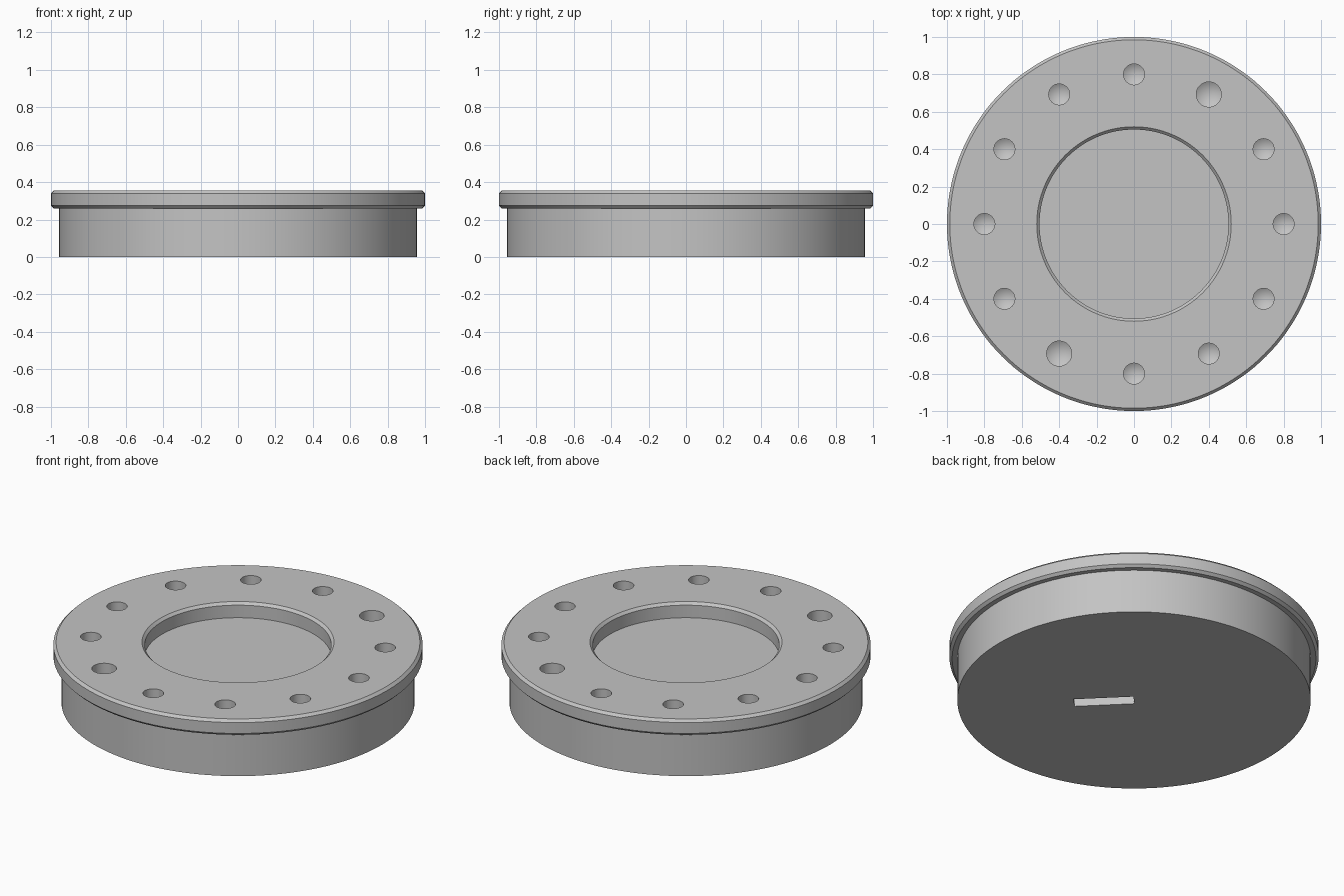
import bpy
import bmesh
from math import cos, sin, pi, radians, tan
from mathutils import Matrix

cube = bpy.data.objects.get("Cube")
if cube:
    bpy.data.objects.remove(cube, do_unlink=True)

steel = bpy.data.materials.new("steel grey")
steel.use_nodes = True
grey = (0.55, 0.55, 0.55, 1)
steel.diffuse_color = grey
steel.node_tree.nodes["Principled BSDF"].inputs["Base Color"].default_value = grey


def link(bm, name):
    bmesh.ops.recalc_face_normals(bm, faces=bm.faces)
    mesh = bpy.data.meshes.new(name)
    bm.to_mesh(mesh)
    bm.free()
    obj = bpy.data.objects.new(name, mesh)
    bpy.context.collection.objects.link(obj)
    mesh.materials.append(steel)
    return obj


def add_lathe(bm, profile, steps, x=0, y=0):
    """Revolve (radius, z) points; radius 0 at either end makes a pole."""
    rings = []
    for r, z in profile:
        if r == 0:
            rings.append([bm.verts.new((x, y, z))] * steps)
        else:
            rings.append([bm.verts.new((x + r * cos(2 * pi * i / steps),
                                        y + r * sin(2 * pi * i / steps), z))
                          for i in range(steps)])
    for a, b in zip(rings, rings[1:]):
        for i in range(steps):
            j = (i + 1) % steps
            corners = list(dict.fromkeys((a[i], a[j], b[j], b[i])))
            bm.faces.new(corners)
    # Flat caps on open ends
    for ring in (rings[0], rings[-1]):
        if ring[0] is not ring[1]:
            bm.faces.new(ring)


TOP, FLANGE, BODY_R, BEVEL = 0.355, 0.26, 0.957, 0.015

# Stepped disc with chamfered flange and round top recess
bm = bmesh.new()
add_lathe(bm, [(BODY_R, 0), (BODY_R, FLANGE),
               (1 - BEVEL, FLANGE), (1, FLANGE + BEVEL),
               (1, TOP - BEVEL), (1 - BEVEL, TOP),
               (0.52, TOP), (0.505, TOP - BEVEL), (0.505, 0.265)], 144)
disc = link(bm, "flanged_disc")

# Ring of drilled holes with conical ends, two of them larger
bm = bmesh.new()
for k in range(12):
    a = radians(30 * k)
    r = 0.067 if k in (2, 8) else 0.056
    floor = 0.2
    add_lathe(bm, [(r, TOP + 0.1), (r, floor), (0, floor - r / tan(radians(59)))],
              32, 0.8 * cos(a), 0.8 * sin(a))
holes = link(bm, "hole_cutter")

# Narrow slot in the underside, running out from the centre
bm = bmesh.new()
bmesh.ops.create_cube(bm, size=1, matrix=Matrix.Rotation(radians(-45), 4, 'Z')
                      @ Matrix.Translation((0.163, 0, 0))
                      @ Matrix.Diagonal((0.325, 0.077, 0.2, 1)))
slot = link(bm, "slot_cutter")

# Cut the holes and the slot
bpy.ops.object.select_all(action='DESELECT')
bpy.context.view_layer.objects.active = disc
disc.select_set(True)
for cutter in (holes, slot):
    mod = disc.modifiers.new(cutter.name, 'BOOLEAN')
    mod.operation = 'DIFFERENCE'
    mod.solver = 'EXACT'
    mod.object = cutter
    bpy.ops.object.modifier_apply(modifier=mod.name)
    bpy.data.objects.remove(cutter, do_unlink=True)

bpy.ops.object.shade_smooth_by_angle(angle=radians(25))
